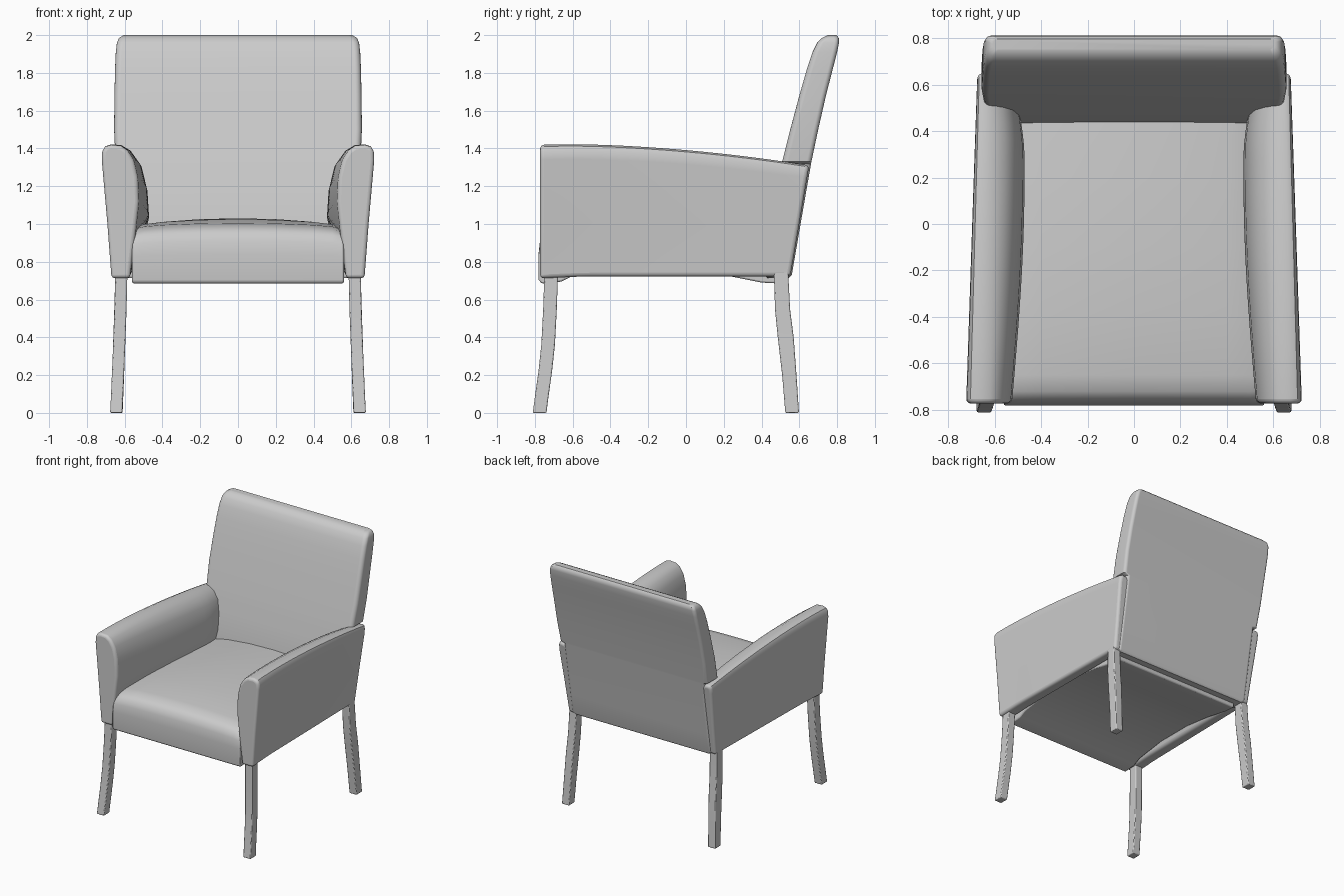
import bpy, bmesh, math

if "Cube" in bpy.data.objects:
    bpy.data.objects.remove(bpy.data.objects["Cube"], do_unlink=True)

grey = bpy.data.materials.new("light_grey")
grey.use_nodes = True
GREY = (0.6, 0.6, 0.6, 1)
grey.diffuse_color = GREY
grey.node_tree.nodes["Principled BSDF"].inputs["Base Color"].default_value = GREY


def lerp(a, b, t):
    return a + (b - a) * t


def loft(name, rings, bevel=0.0, segments=3, flip_x=False):
    """Skin closed rings of points, cap both ends and smooth the result."""
    bm = bmesh.new()
    sign = -1 if flip_x else 1
    rows = [[bm.verts.new((sign * p[0], p[1], p[2])) for p in r] for r in rings]
    n = len(rows[0])
    for a, b in zip(rows, rows[1:]):
        for i in range(n):
            j = (i + 1) % n
            bm.faces.new((a[i], a[j], b[j], b[i]))
    bm.faces.new(rows[0])
    bm.faces.new(rows[-1])
    bmesh.ops.recalc_face_normals(bm, faces=bm.faces)
    mesh = bpy.data.meshes.new(name)
    bm.to_mesh(mesh)
    bm.free()
    mesh.materials.append(grey)
    obj = bpy.data.objects.new(name, mesh)
    bpy.context.collection.objects.link(obj)
    if bevel:
        mod = obj.modifiers.new("soft_edges", "BEVEL")
        mod.width = bevel
        mod.segments = segments
        mod.limit_method = "ANGLE"
        mod.angle_limit = math.radians(50)
    bpy.ops.object.select_all(action="DESELECT")
    obj.select_set(True)
    bpy.context.view_layer.objects.active = obj
    bpy.ops.object.shade_smooth_by_angle(angle=math.radians(40))
    # Large flat panels keep flat shading
    weighted = obj.modifiers.new("even_shading", "WEIGHTED_NORMAL")
    weighted.keep_sharp = True
    return obj


def rounded_rect(w, y0, y1, z, r_front, r_back, steps=4):
    """Horizontal ring with separate front and back corner radii."""
    r_front, r_back = (min(r, (y1 - y0) * 0.45) for r in (r_front, r_back))
    corners = [(w, y1, r_back, 0), (-w, y1, r_back, 1),
               (-w, y0, r_front, 2), (w, y0, r_front, 3)]
    ring = []
    for x, y, r, quarter in corners:
        cx = x - math.copysign(r, x)
        cy = y - r if y == y1 else y + r
        for k in range(steps + 1):
            a = (quarter + k / steps) * math.pi / 2
            ring.append((cx + r * math.cos(a), cy + r * math.sin(a), z))
    return ring


# Backrest: narrow between the arms, wider above them, leaning backwards
back_levels = [  # z, half width, front y, rear y
    (0.715, 0.60, 0.43, 0.545), (0.73, 0.615, 0.42, 0.56),
    (0.88, 0.615, 0.425, 0.586), (1.02, 0.615, 0.44, 0.61),
    (1.17, 0.615, 0.471, 0.636), (1.318, 0.615, 0.506, 0.662),
    (1.33, 0.648, 0.509, 0.664), (1.5, 0.656, 0.552, 0.70),
    (1.68, 0.654, 0.60, 0.741), (1.82, 0.651, 0.64, 0.777),
    (1.91, 0.647, 0.67, 0.80), (1.96, 0.641, 0.695, 0.81),
    (1.985, 0.63, 0.72, 0.809), (2.0, 0.605, 0.75, 0.796)]
loft("backrest", [rounded_rect(w, y0, y1, z, 0.032, 0.025)
                  for z, w, y0, y1 in back_levels])

# Seat cushion: side profile swept across, crowned and sinking to the rear
seat_profile = [(-0.765, 0.685), (-0.78, 0.705), (-0.781, 0.84), (-0.773, 0.91),
                (-0.755, 0.955), (-0.72, 0.985), (-0.65, 1.005), (-0.4, 1.025),
                (-0.1, 1.03), (0.2, 1.022), (0.46, 1.008), (0.50, 0.75),
                (0.49, 0.685), (0.40, 0.69), (0.2, 0.73), (-0.05, 0.762),
                (-0.35, 0.762), (-0.6, 0.725), (-0.66, 0.695)]
half = [(0.56, 0.065), (0.548, 0.04), (0.5, 0.024), (0.4, 0.013), (0.2, 0.003)]
stations = [(-x, d) for x, d in half] + [(0, 0)] + half[::-1]
seat_rings = [[(x, y, z - drop * (1.5 + y) * max(0, (z - 0.77) / 0.25))
               for y, z in seat_profile] for x, drop in stations]
loft("seat_cushion", seat_rings, 0.008, 2)

# Arms: section bulges inward along the middle, top slopes down to the back
outer = [(-0.052, 0.71), (-0.03, 1.0), (0, 1.34), (-0.003, 1.385),
         (-0.018, 1.41), (-0.05, 1.42)]
inner_front = [(0.62, 1.415), (0.585, 1.39), (0.553, 1.34), (0.531, 1.25),
               (0.525, 1.12), (0.543, 0.95), (0.572, 0.71)]
inner_mid = [(0.61, 1.415), (0.555, 1.388), (0.506, 1.32), (0.479, 1.2),
             (0.471, 1.06), (0.495, 0.93), (0.572, 0.71)]
arm_rings = []
COUNT = 20
for k in range(COUNT + 1):
    t = k / COUNT
    bulge = math.sin(min(t / 0.7, 1) * math.pi / 2)
    if t > 0.78:
        bulge *= 1 - 0.9 * ((t - 0.78) / 0.22) ** 1.5
    top = 1.427 - 0.117 * t ** 1.9 - 0.008 * (1 - t) ** 8
    x_out = lerp(0.722, 0.674, t)
    section = [(x_out + dx * lerp(1, 0.5, t), z) for dx, z in outer]
    section += [(lerp(a[0], b[0], bulge), lerp(a[1], b[1], bulge))
                for a, b in zip(inner_front, inner_mid)]
    base = lerp(0.712, 0.722, min(t * 6, 1))
    ring = []
    for x, z in section:
        z = base + (z - 0.71) * (top - base) / 0.71
        rear = 0.552 + (z - 0.72) * 0.17
        ring.append((x, lerp(-0.772, rear, t), z))
    arm_rings.append(ring)

# Legs: square bars that sweep outwards towards the floor
front_leg = [  # z, centre x, centre y, half width, half depth
    (0.0, 0.645, -0.775, 0.032, 0.036), (0.1, 0.64, -0.762, 0.032, 0.036),
    (0.22, 0.635, -0.745, 0.032, 0.036), (0.36, 0.629, -0.73, 0.032, 0.036),
    (0.55, 0.622, -0.72, 0.032, 0.036), (0.76, 0.617, -0.713, 0.032, 0.036)]
back_leg = [
    (0.0, 0.643, 0.562, 0.032, 0.036), (0.2, 0.635, 0.547, 0.032, 0.038),
    (0.4, 0.628, 0.528, 0.032, 0.042), (0.55, 0.623, 0.511, 0.032, 0.04),
    (0.76, 0.617, 0.503, 0.032, 0.037)]


def leg_rings(path):
    return [[(x + sx * w, y + sy * d, z) for sx, sy in
             ((-1, -1), (1, -1), (1, 1), (-1, 1))] for z, x, y, w, d in path]


for side, flip in (("left", False), ("right", True)):
    loft(side + "_arm", arm_rings, 0.02, 4, flip)
    loft(side + "_front_leg", leg_rings(front_leg), 0.006, 2, flip)
    loft(side + "_back_leg", leg_rings(back_leg), 0.006, 2, flip)
